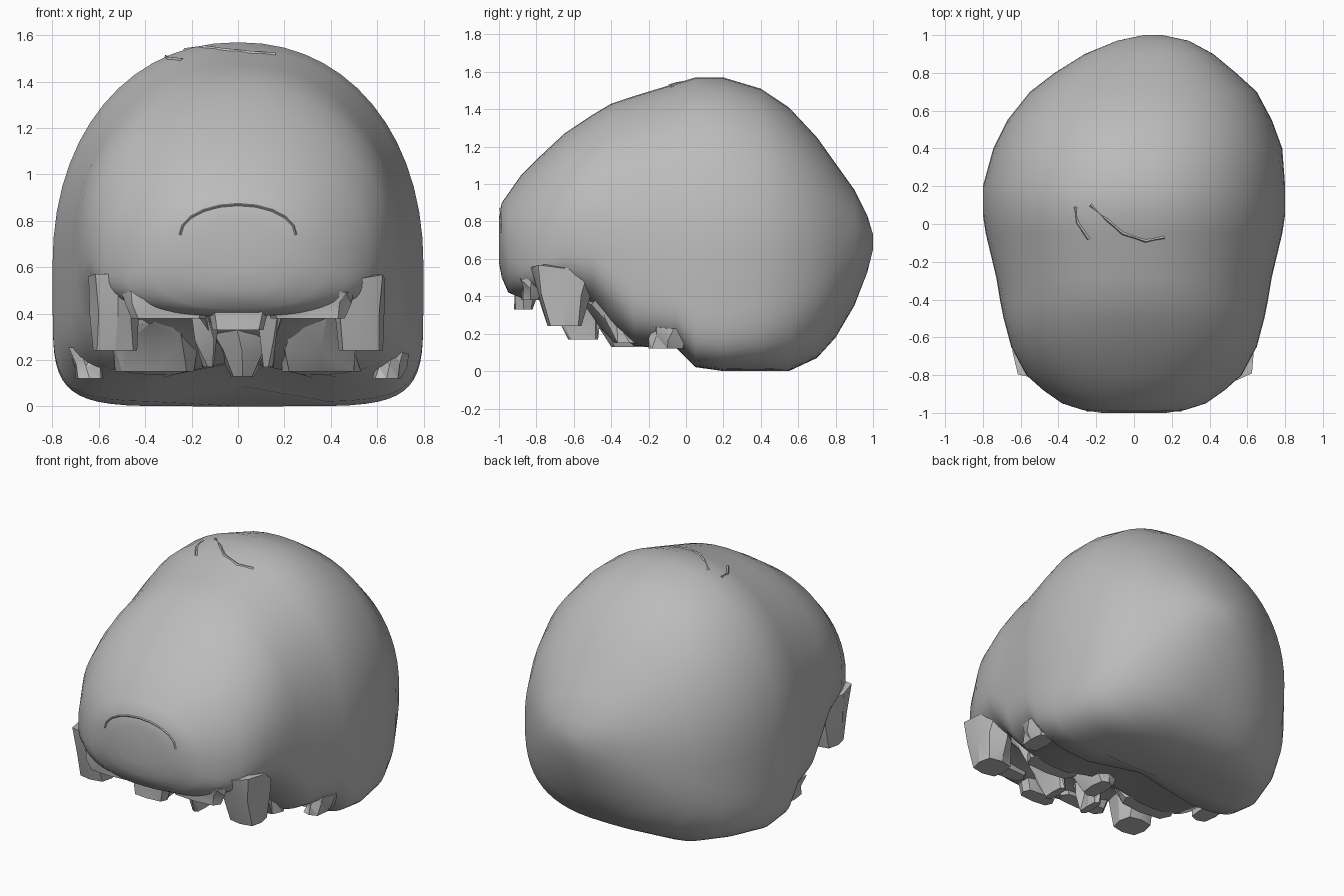
import bpy, bmesh, math, random
from mathutils import Vector
from mathutils.bvhtree import BVHTree

random.seed(4)
cube = bpy.data.objects.get("Cube")
if cube:
    bpy.data.objects.remove(cube, do_unlink=True)

bone = bpy.data.materials.new("bone_grey")
bone.use_nodes = True
GREY = (0.5, 0.5, 0.5, 1)
bone.diffuse_color = GREY
bone.node_tree.nodes["Principled BSDF"].inputs["Base Color"].default_value = GREY


def finish(bm, name, angle):
    bmesh.ops.recalc_face_normals(bm, faces=bm.faces)
    mesh = bpy.data.meshes.new(name)
    bm.to_mesh(mesh)
    bm.free()
    mesh.materials.append(bone)
    obj = bpy.data.objects.new(name, mesh)
    bpy.context.collection.objects.link(obj)
    bpy.context.view_layer.objects.active = obj
    bpy.ops.object.select_all(action='DESELECT')
    obj.select_set(True)
    if angle:
        bpy.ops.object.shade_smooth_by_angle(angle=math.radians(angle))
    return obj


# Cranium cross-sections: y, top, bottom, half width, widest height, centre x, lower squareness
SECTIONS = [
    (-1, .82, .58, .17, .72, 0, 2),
    (-.985, .9, .5, .27, .7, 0, 2.2),
    (-.95, .95, .42, .38, .65, 0, 2.6),
    (-.88, 1.05, .39, .48, .62, 0, 3),
    (-.8, 1.13, .4, .57, .62, 0, 3.2),
    (-.65, 1.27, .4, .65, .7, 0, 3),
    (-.5, 1.37, .33, .69, .7, 0, 3),
    (-.4, 1.43, .23, .71, .66, 0, 3.5),
    (-.28, 1.47, .13, .73, .62, 0, 4.5),
    (-.05, 1.54, .12, .785, .6, 0, 5),
    (.05, 1.57, .02, .8, .6, 0, 6),
    (.2, 1.57, 0, .8, .6, 0, 6),
    (.4, 1.51, 0, .765, .6, .02, 5),
    (.55, 1.41, 0, .7, .6, .03, 4),
    (.7, 1.25, .07, .6, .6, .05, 3),
    (.8, 1.11, .18, .48, .62, .06, 2.5),
    (.9, .97, .35, .34, .66, .08, 2.2),
    (.97, .83, .53, .19, .69, .1, 2),
    (1, .73, .65, .05, .69, .1, 2),
]
SIDES = 56


def power(v, n):
    return math.copysign(abs(v) ** (2 / n), v)


def ring(bm, section):
    y, top, bottom, half, mid, cx, square = section
    verts = []
    for i in range(SIDES):
        a = math.tau * i / SIDES
        c, s = math.cos(a), math.sin(a)
        n = 2.15 if s >= 0 else square
        x = half * power(c, n)
        z = mid + power(s, n) * (top - mid if s >= 0 else mid - bottom)
        # Raised channel along the middle of the skull base
        if s < -.5 and -.45 < y < .1:
            z += .07 * max(0, 1 - abs(x) / .3)
        verts.append(bm.verts.new((cx + x, y, z)))
    return verts


# Braincase lofted from front to back
bm = bmesh.new()
rings = [ring(bm, s) for s in SECTIONS]
for a, b in zip(rings, rings[1:]):
    for i in range(SIDES):
        j = (i + 1) % SIDES
        bm.faces.new((a[i], a[j], b[j], b[i]))
bm.faces.new(rings[0])
bm.faces.new(rings[-1])
bmesh.ops.recalc_face_normals(bm, faces=bm.faces)
surface = BVHTree.FromBMesh(bm)
finish(bm, "braincase", 48)


# Rough tapered pieces of broken bone
def chunk(name, low, low_size, high, high_size, jitter=.015):
    bm = bmesh.new()
    bmesh.ops.create_cube(bm, size=1)
    bmesh.ops.subdivide_edges(bm, edges=bm.edges, cuts=1, use_grid_fill=True)
    for v in bm.verts:
        t = v.co.z + .5
        centre = Vector(low).lerp(Vector(high), t)
        size = Vector(low_size).lerp(Vector(high_size), t)
        round_off = .82 if abs(v.co.x) + abs(v.co.y) > .9 else 1
        v.co = centre + Vector((v.co.x * size.x, v.co.y * size.y, 0)) * round_off
        if t > 0:
            v.co += Vector([random.uniform(-jitter, jitter) for _ in range(3)])
    bmesh.ops.triangulate(bm, faces=bm.faces)
    return finish(bm, name, 25)


for side, label in ((1, "left"), (-1, "right")):
    chunk(label + "_cheek_process", (side * .53, -.65, .24), (.19, .18),
          (side * .53, -.66, .56), (.2, .34))
    chunk(label + "_ear_bump", (side * .64, -.1, .12), (.12, .2),
          (side * .67, -.08, .24), (.12, .2))
    chunk(label + "_mastoid_chip", (side * .64, .1, .06), (.09, .08),
          (side * .68, .09, .17), (.1, .1))
    chunk(label + "_temporal_pole", (side * .36, -.3, .15), (.34, .16),
          (side * .36, -.45, .38), (.3, .2), .03)
    chunk(label + "_sinus_wall", (side * .13, -.55, .17), (.05, .16),
          (side * .15, -.62, .45), (.08, .25), .03)
    chunk(label + "_brow_rim", (side * .3, -.83, .38), (.32, .1),
          (side * .3, -.82, .5), (.4, .16), .01)
chunk("nasal_root", (0, -.87, .33), (.22, .1), (0, -.86, .5), (.34, .14))
chunk("skull_base_spur", (.02, -.3, .13), (.1, .2), (0, -.35, .35), (.3, .3), .03)


# Thin ridges that lie along the outer surface
def ridge(name, points, direction, width=.014, lift=.008):
    bm = bmesh.new()
    strip = []
    for i, p in enumerate(points):
        hit = surface.ray_cast(Vector(p) - Vector(direction) * 3, Vector(direction))
        spot, normal = hit[0], hit[1]
        ahead = Vector(points[min(i + 1, len(points) - 1)]) - Vector(points[max(i - 1, 0)])
        across = normal.cross(ahead).normalized() * width
        strip.append([bm.verts.new(spot + o) for o in
                      (across - normal * .005, normal * lift, -across - normal * .005)])
    for a, b in zip(strip, strip[1:]):
        for k in range(2):
            bm.faces.new((a[k], a[k + 1], b[k + 1], b[k]))
    finish(bm, name, 0)


down, back = (0, 0, -1), (0, 1, 0)
ridge("crown_crack", [(-.23, .1, 1), (-.14, .02, 1), (-.06, -.05, 1), (.06, -.09, 1), (.16, -.07, 1)], down)
ridge("crown_side_crack", [(-.31, .09, 1), (-.3, .01, 1), (-.24, -.08, 1)], down)
ridge("forehead_seam", [(.25 * math.cos(a), 0, .74 + .13 * math.sin(a))
                        for a in [math.pi * i / 10 for i in range(11)]], back, .01, .006)
